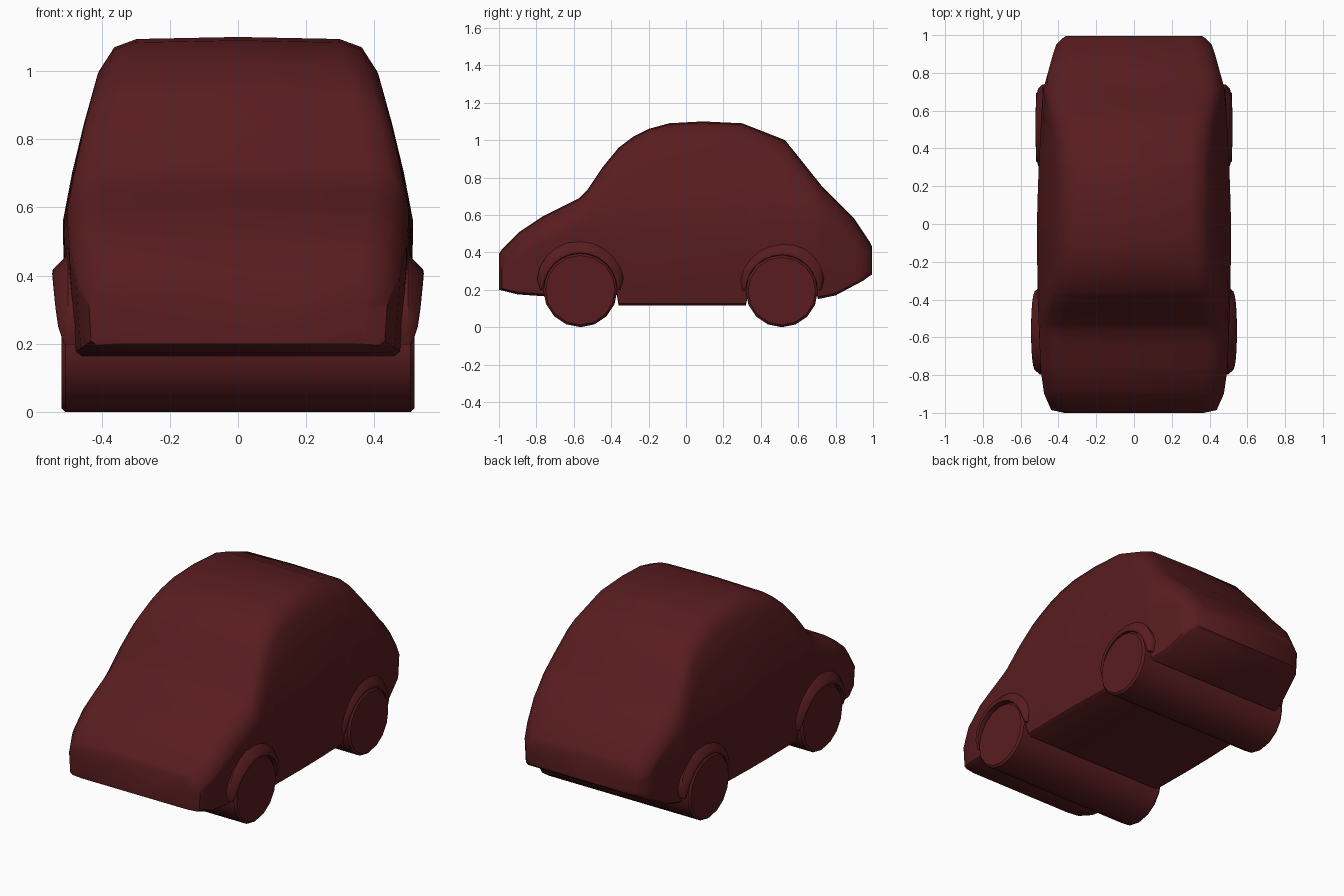
import bpy, bmesh, math

if "Cube" in bpy.data.objects:
    bpy.data.objects.remove(bpy.data.objects["Cube"])

paint = bpy.data.materials.new("dark_red")
paint.diffuse_color = (0.1, 0.012, 0.014, 1)
paint.use_nodes = True
paint.node_tree.nodes["Principled BSDF"].inputs["Base Color"].default_value = paint.diffuse_color


def lerp(table, v):
    """Piecewise linear lookup in a list of (key, value)."""
    if v <= table[0][0]:
        return table[0][1]
    for (a, p), (b, q) in zip(table, table[1:]):
        if v <= b:
            return p + (q - p) * (v - a) / (b - a)
    return table[-1][1]


def loft(name, rings):
    """Skin a row of closed rings and cap both ends."""
    bm = bmesh.new()
    vs = [[bm.verts.new(p) for p in ring] for ring in rings]
    n = len(rings[0])
    for a, b in zip(vs, vs[1:]):
        for i in range(n):
            j = (i + 1) % n
            bm.faces.new((a[i], a[j], b[j], b[i]))
    bm.faces.new(vs[0])
    bm.faces.new(vs[-1])
    bmesh.ops.recalc_face_normals(bm, faces=bm.faces)
    me = bpy.data.meshes.new(name)
    bm.to_mesh(me)
    bm.free()
    ob = bpy.data.objects.new(name, me)
    bpy.context.collection.objects.link(ob)
    return finish(ob)


def finish(ob, angle=40):
    ob.data.materials.append(paint)
    bpy.ops.object.select_all(action='DESELECT')
    ob.select_set(True)
    bpy.context.view_layer.objects.active = ob
    bpy.ops.object.shade_smooth_by_angle(angle=math.radians(angle))
    return ob


# Body: roof line, underside, side curve and end taper
roof = [(-1, .39), (-.985, .415), (-.89, .51), (-.77, .59), (-.57, .69),
        (-.53, .73), (-.45, .85), (-.36, .96), (-.28, 1.02), (-.2, 1.06),
        (-.09, 1.09), (.09, 1.10), (.3, 1.09), (.53, 1.0), (.73, .75),
        (.9, .58), (.98, .46), (1, .28)]
under = [(-1, .2), (-.9, .175), (-.755, .165), (-.748, .2), (-.375, .2),
         (-.36, .115), (.32, .115), (.335, .19), (.695, .19), (.705, .15),
         (.8, .17), (.95, .25), (.99, .28)]
side = [(.115, .485), (.2, .497), (.35, .508), (.46, .515), (.58, .515),
        (.7, .488), (.82, .46), (1.0, .41)]
taper = [(-1, .73), (-.98, .91), (-.78, .96), (-.4, .99), (0, 1), (.3, .98),
         (.7, .94), (.96, .80), (.995, .71)]


def section(y):
    top, low = lerp(roof, y), lerp(under, y)
    if y > .99:
        top = .43
    f = lerp(taper, y)
    c = min(.1, .4 * (top - low))
    k = c / .1
    half = [(lerp(side, low) * f - .015, low)]
    for i in range(7):
        z = low + .012 + (top - c - low - .012) * i / 6
        half.append((lerp(side, z) * f, z))
    w = half[-1][0]
    half += [(w - .045 * k, top - .03 * k), (w - .11 * k, top - .006 * k)]
    right = [(x, y, z) for x, z in half]
    left = [(-x, y, z) for x, z in reversed(half)]
    return [(0, y, low)] + right + [(0, y, top)] + left


stations = sorted({y for y, _ in roof[:-1] + under[:-1]} | {.995, -.65, .42, .62})
loft("car_body", [section(y) for y in stations])


# Wheels: each pair is one roller spanning the car's width
def wheels(name, y, r):
    bpy.ops.mesh.primitive_cylinder_add(vertices=16, radius=r, depth=1.036,
                                        location=(0, y, r), rotation=(0, math.pi / 2, 0))
    ob = bpy.context.object
    ob.name = name
    finish(ob)
    bev = ob.modifiers.new("rim", 'BEVEL')
    bev.width = .012
    bev.limit_method = 'ANGLE'
    bev.angle_limit = math.radians(40)


# Flared arches over the wheels, mirrored left to right
def arch(name, y, zc, r, base, flare):
    rings = []
    for i in range(13):
        a = math.pi * i / 12
        s = math.sqrt(max(0, math.sin(a)))
        bump = base + .012 + flare * s
        prof = [(.44, r - .005), (bump - .004, r + .002), (bump, r + .012),
                (bump - .002, r + .015 + .01 * s), (base, r + .018 + .05 * s),
                (.44, r + .018 + .05 * s)]
        rings.append([(x, y + q * math.cos(a), zc + q * math.sin(a)) for x, q in prof])
    ob = loft(name, rings)
    ob.modifiers.new("mirror", 'MIRROR')


wheels("front_wheels", -.565, .198)
wheels("rear_wheels", .512, .193)
arch("front_wheel_arches", -.565, .198, .196, .498, .035)
arch("rear_wheel_arches", .512, .193, .191, .485, .025)
